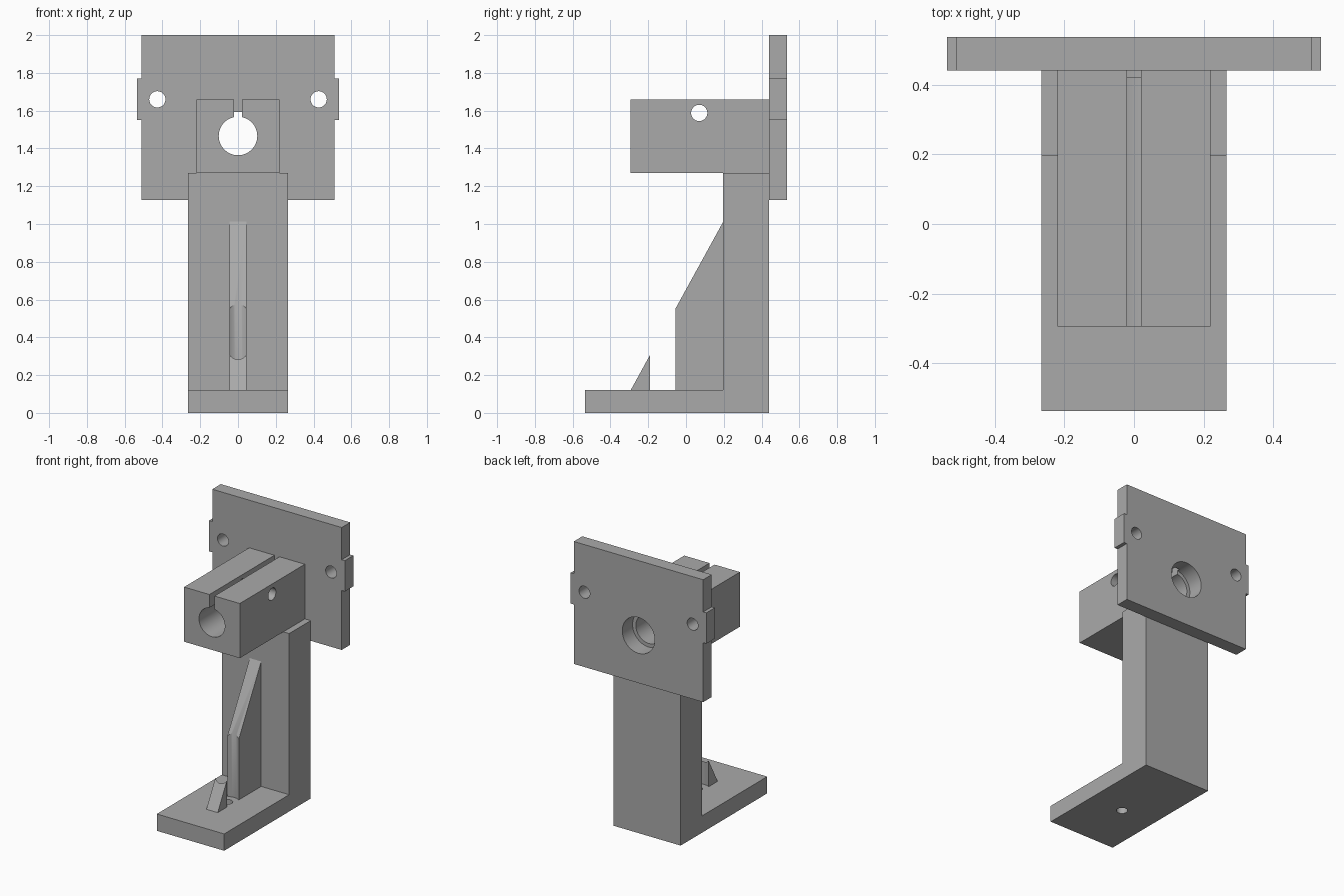
import bpy, bmesh, math
from mathutils import Vector

if "Cube" in bpy.data.objects:
    bpy.data.objects.remove(bpy.data.objects["Cube"], do_unlink=True)

grey = bpy.data.materials.new("plain_grey")
grey.use_nodes = True
colour = (0.4, 0.4, 0.4, 1)
grey.diffuse_color = colour
grey.node_tree.nodes["Principled BSDF"].inputs["Base Color"].default_value = colour


def prism(name, outline, axis, start, end):
    """Extrude a 2D outline along x (outline is y, z) or y (outline is x, z)."""
    bm = bmesh.new()
    pts = [(start, a, b) if axis == "x" else (a, start, b) for a, b in outline]
    face = bm.faces.new([bm.verts.new(p) for p in pts])
    step = Vector((end - start, 0, 0) if axis == "x" else (0, end - start, 0))
    new = bmesh.ops.extrude_face_region(bm, geom=[face])["geom"]
    bmesh.ops.translate(bm, vec=step, verts=[v for v in new if isinstance(v, bmesh.types.BMVert)])
    bmesh.ops.recalc_face_normals(bm, faces=bm.faces)
    mesh = bpy.data.meshes.new(name)
    bm.to_mesh(mesh)
    bm.free()
    obj = bpy.data.objects.new(name, mesh)
    bpy.context.collection.objects.link(obj)
    mesh.materials.append(grey)
    return obj


def box(name, x, y, z):
    return prism(name, [(x[0], z[0]), (x[1], z[0]), (x[1], z[1]), (x[0], z[1])], "y", *y)


def drill(radius, centre, length, axis):
    turn = {"x": (0, math.pi / 2, 0), "y": (math.pi / 2, 0, 0), "z": (0, 0, 0)}[axis]
    bpy.ops.mesh.primitive_cylinder_add(vertices=64, radius=radius, depth=length,
                                        location=centre, rotation=turn)
    tool = bpy.context.object
    tool.name = "drill_cutter"
    tool.data.materials.append(grey)
    return tool


def cut(obj, tools):
    """Subtract the tools, apply, then remove them."""
    for tool in tools:
        tool.hide_render = True
        mod = obj.modifiers.new("cut", "BOOLEAN")
        mod.operation = "DIFFERENCE"
        mod.solver = "EXACT"
        mod.object = tool
        bpy.context.view_layer.objects.active = obj
        bpy.ops.object.modifier_apply(modifier=mod.name)
        bpy.data.objects.remove(tool, do_unlink=True)
    bpy.ops.object.select_all(action="DESELECT")
    obj.select_set(True)
    bpy.context.view_layer.objects.active = obj
    bpy.ops.object.shade_smooth_by_angle(angle=math.radians(30))


back, plate_front, column_front, front = 0.536, 0.44, 0.197, -0.536
base_top, column_top, bore_z, screw_y = 0.12, 1.27, 1.466, -0.123

# L-shaped foot and column, with a screw hole in the foot
bracket = prism("foot_and_column", [
    (front, 0), (plate_front, 0), (plate_front, column_top), (column_front, column_top),
    (column_front, base_top), (front, base_top)], "x", -0.266, 0.266)
cut(bracket, [drill(0.037, (0, screw_y, 0.06), 0.4, "z")])

# Triangular rib, split by clearance for the screw head
rib = prism("stiffening_rib", [
    (-0.293, base_top), (column_front, base_top), (column_front, 1.012)], "x", -0.045, 0.045)
cut(rib, [drill(0.081, (0, screw_y, 0.5), 1.2, "z")])

# Clamp block with bore, rear counterbore, slit and cross bolt hole
block = box("clamp_block", (-0.22, 0.22), (-0.294, plate_front), (column_top, 1.66))
cut(block, [
    drill(0.102, (0, 0, bore_z), 2, "y"),
    drill(0.128, (0, 0.52, bore_z), 0.2, "y"),
    box("slit_cutter", (-0.02, 0.02), (-0.5, 0.6), (bore_z, 1.8)),
    drill(0.043, (0, 0.07, 1.588), 1, "x")])

# Mounting plate with side tabs, drawn as half an outline and mirrored
half = [(0.511, 1.126), (0.511, 1.55), (0.536, 1.55), (0.536, 1.77), (0.511, 1.77), (0.511, 2)]
plate = prism("mounting_plate", half + [(-x, z) for x, z in reversed(half)],
              "y", plate_front, back)
cut(plate, [drill(0.128, (0, 0.5, bore_z), 0.4, "y")] +
    [drill(0.043, (side * 0.427, 0.5, 1.66), 0.4, "y") for side in (-1, 1)])
